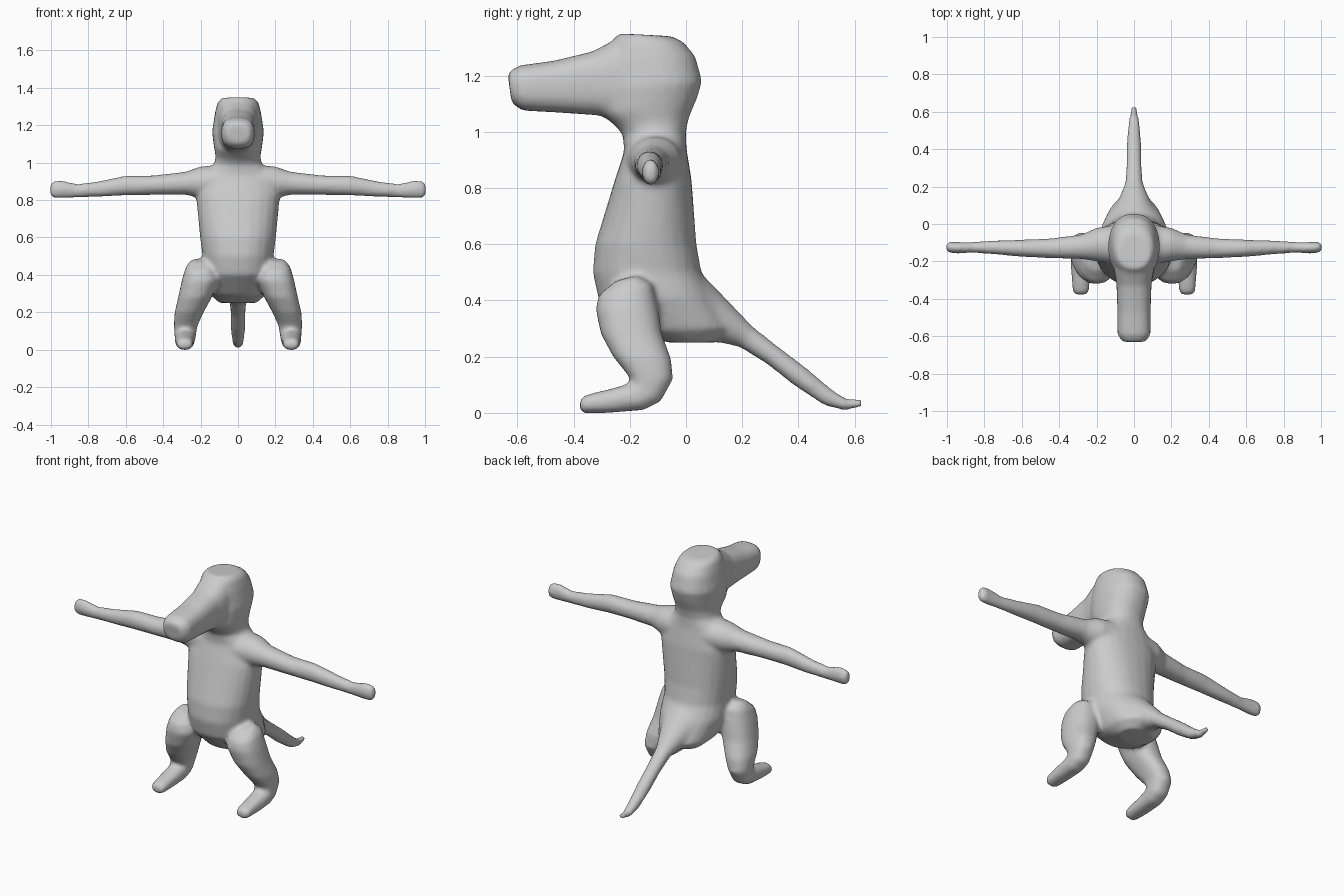
import bpy, bmesh
from math import sin, cos, pi, copysign
from mathutils import Vector

SIDES = 24
bm = bmesh.new()


def power(v, e):
    return copysign(abs(v) ** e, v)


def loft(rings, e=0.9):
    """Skin a closed tube through rings of (centre, half-axis u, half-axis v)."""
    loops = []
    for c, u, v in rings:
        loops.append([bm.verts.new(c + u * power(cos(2 * pi * i / SIDES), e)
                                   + v * power(sin(2 * pi * i / SIDES), e))
                      for i in range(SIDES)])
    for a, b in zip(loops, loops[1:]):
        for i in range(SIDES):
            j = (i + 1) % SIDES
            bm.faces.new((a[i], a[j], b[j], b[i]))
    bm.faces.new(loops[0])
    bm.faces.new(loops[-1])


def side_rings(rows, side=1):
    """Rows of (y, z of one edge, y, z of other edge, half width, x centre)."""
    out = []
    for y0, z0, y1, z1, hw, cx in rows:
        a, b = Vector((0, y0, z0)), Vector((0, y1, z1))
        out.append(((a + b) / 2 + Vector((cx * side, 0, 0)), (b - a) / 2, Vector((hw, 0, 0))))
    return out


# torso, neck and skull
loft(side_rings([
    (-.06, .25, .10, .25, .10, 0), (-.20, .29, .16, .30, .15, 0),
    (-.31, .40, .10, .42, .19, 0), (-.332, .50, .055, .50, .19, 0),
    (-.323, .60, .037, .60, .203, 0), (-.253, .83, .02, .83, .225, 0),
    (-.22, .93, .002, .94, .19, 0), (-.225, .99, 0, 1.0, .125, 0),
    (-.25, 1.02, .01, 1.05, .12, 0), (-.30, 1.06, .04, 1.12, .13, 0),
    (-.30, 1.15, .058, 1.18, .139, 0), (-.29, 1.26, .033, 1.27, .124, 0),
    (-.265, 1.32, -.01, 1.32, .11, 0), (-.24, 1.35, -.05, 1.34, .09, 0)]))

# snout
loft(side_rings([
    (-.10, 1.33, -.10, 1.06, .115, 0), (-.25, 1.33, -.27, 1.045, .105, 0),
    (-.33, 1.287, -.31, 1.058, .094, 0), (-.47, 1.253, -.45, 1.068, .089, 0),
    (-.595, 1.236, -.58, 1.075, .089, 0), (-.635, 1.21, -.62, 1.10, .065, 0)]), .75)

# tail
loft(side_rings([
    (-.02, .50, -.08, .26, .16, 0), (.06, .49, .05, .253, .13, 0),
    (.11, .44, .12, .25, .09, 0), (.24, .305, .19, .235, .048, 0),
    (.33, .235, .29, .172, .041, 0), (.42, .167, .38, .10, .04, 0),
    (.52, .083, .49, .027, .034, 0), (.575, .048, .56, .008, .026, 0),
    (.632, .048, .625, .018, .014, 0)]), 1)

arm = [(.08, -.11, .11, .90, .09), (.20, -.11, .09, .895, .085),
       (.28, -.122, .066, .89, .062), (.45, -.13, .053, .88, .052),
       (.60, -.13, .046, .878, .053), (.75, -.125, .037, .858, .042),
       (.86, -.125, .029, .85, .036), (.94, -.127, .031, .857, .048),
       (.985, -.125, .03, .855, .046), (1.005, -.125, .02, .855, .034)]
leg = [(-.25, .47, -.17, .49, .055, .195), (-.31, .42, -.12, .46, .08, .20),
       (-.322, .37, -.10, .38, .10, .20), (-.303, .28, -.085, .28, .09, .23),
       (-.26, .20, -.052, .19, .077, .263), (-.208, .135, -.046, .12, .063, .28),
       (-.19, .11, -.09, .04, .057, .282), (-.21, .102, -.15, .01, .055, .284),
       (-.28, .083, -.27, .0, .05, .285), (-.355, .065, -.365, -.002, .044, .284),
       (-.378, .048, -.378, .008, .032, .284)]

# arms and legs on both sides
for s in (1, -1):
    loft([(Vector((x * s, y, z)), Vector((0, ry, 0)), Vector((0, 0, rz)))
          for x, y, ry, z, rz in arm], 1)
    loft(side_rings(leg, s), .85)

bmesh.ops.recalc_face_normals(bm, faces=bm.faces)
mesh = bpy.data.meshes.new("creature_body")
bm.to_mesh(mesh)
bm.free()
body = bpy.data.objects.new("creature_body", mesh)
bpy.context.collection.objects.link(body)

# fuse all parts into one soft skin
fuse = body.modifiers.new("fuse", 'REMESH')
fuse.mode = 'VOXEL'
fuse.voxel_size = 0.012
fuse.use_smooth_shade = True
soften = body.modifiers.new("soften", 'SMOOTH')
soften.factor = 0.5
soften.iterations = 8
